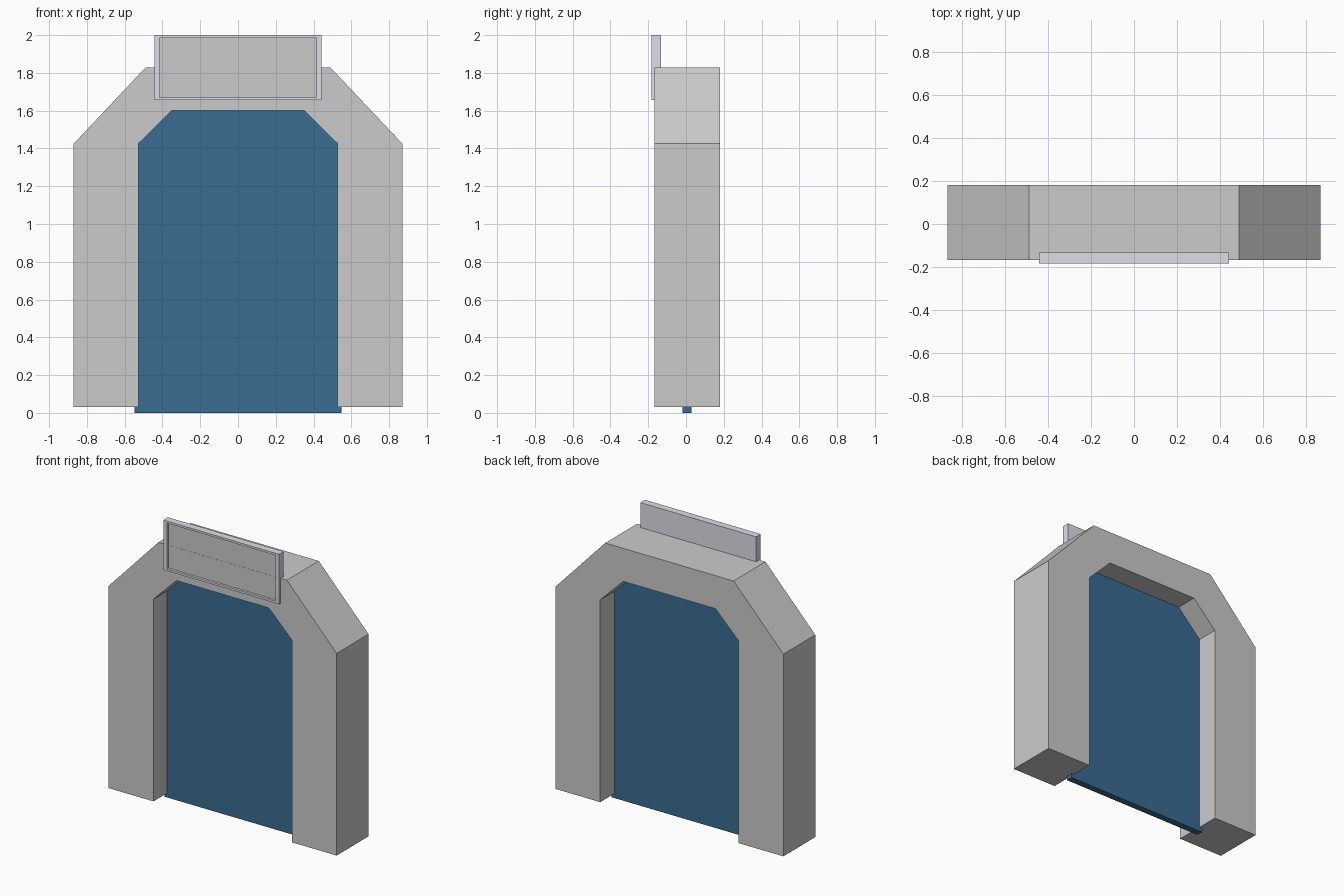
import bpy, bmesh
from mathutils import Vector

if "Cube" in bpy.data.objects:
    bpy.data.objects.remove(bpy.data.objects["Cube"])


def material(name, rgb):
    m = bpy.data.materials.new(name)
    m.diffuse_color = (*rgb, 1)
    m.use_nodes = True
    m.node_tree.nodes["Principled BSDF"].inputs["Base Color"].default_value = m.diffuse_color
    return m


def finish(name, bm, mat=None):
    bmesh.ops.recalc_face_normals(bm, faces=bm.faces)
    mesh = bpy.data.meshes.new(name)
    bm.to_mesh(mesh)
    bm.free()
    obj = bpy.data.objects.new(name, mesh)
    bpy.context.collection.objects.link(obj)
    if mat:
        mesh.materials.append(mat)
    return obj


def mirrored(half):
    # right-hand outline followed by its mirror image
    return half + [(-x, z) for x, z in reversed(half)]


def prism(name, outline, y0, y1, mat=None):
    # front-view outline extruded along y
    bm = bmesh.new()
    face = bm.faces.new([bm.verts.new((x, y0, z)) for x, z in outline])
    ext = bmesh.ops.extrude_face_region(bm, geom=[face])
    verts = [g for g in ext["geom"] if isinstance(g, bmesh.types.BMVert)]
    bmesh.ops.translate(bm, verts=verts, vec=(0, y1 - y0, 0))
    return finish(name, bm, mat)


blue = material("door_blue", (0.041, 0.15, 0.283))
pale = material("sign_pale", (0.72, 0.74, 0.81))

# arch: outer outline up and over, inner outline back
outer = [(0.87, 0.03), (0.87, 1.425), (0.49, 1.828)]
inner = [(0.528, 0.03), (0.528, 1.425), (0.352, 1.6)]
prism("door_arch", mirrored(outer) + mirrored(inner)[::-1], -0.167, 0.181)

# door slab, edges buried in the arch
prism("door_panel", mirrored([(0.548, 0), (0.548, 1.435), (0.36, 1.62)]),
      -0.018, 0.028, blue)

# sign case: box with a recessed front
W, H, D, DEPTH = 0.884, 0.344, 0.05, 0.02
centre = Vector((0, -0.158, 2 - H / 2))
bm = bmesh.new()
bmesh.ops.create_cube(bm, size=1)
bmesh.ops.scale(bm, verts=bm.verts, vec=(W, D, H))
bm.normal_update()
front = min(bm.faces, key=lambda f: f.normal.y)
rim = bmesh.ops.extrude_discrete_faces(bm, faces=[front])["faces"][0]
bmesh.ops.scale(bm, verts=rim.verts, vec=(1 - 0.054 / W, 1, 1 - 0.028 / H))
floor = bmesh.ops.extrude_discrete_faces(bm, faces=[rim])["faces"][0]
bmesh.ops.translate(bm, verts=floor.verts, vec=(0, DEPTH, 0))
bmesh.ops.translate(bm, verts=bm.verts, vec=centre)
finish("sign_case", bm, pale)

# blank grey sign face at the bottom of the recess
bm = bmesh.new()
bmesh.ops.create_cube(bm, size=1)
bmesh.ops.scale(bm, verts=bm.verts, vec=(W - 0.054, 0.01, H - 0.028))
bmesh.ops.translate(bm, verts=bm.verts,
                    vec=centre + Vector((0, -D / 2 + DEPTH + 0.002, 0)))
finish("sign_face", bm)
